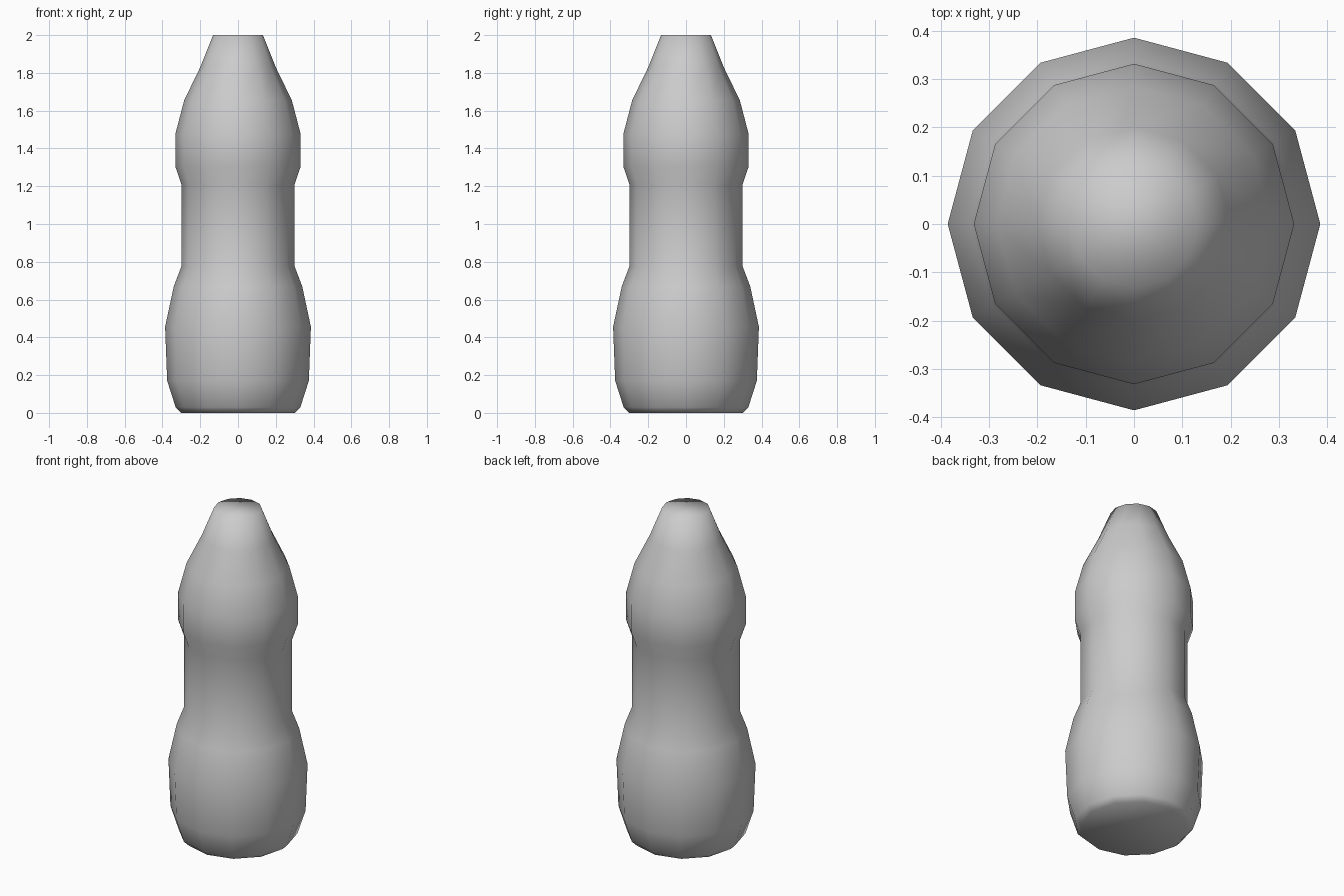
import bpy, bmesh
from math import cos, sin, pi

if "Cube" in bpy.data.objects:
    bpy.data.objects.remove(bpy.data.objects["Cube"])

SIDES = 12
# Outline as (radius, height), bottom to top
PROFILE = [(0.30, 0.0), (0.33, 0.03), (0.375, 0.17), (0.386, 0.455),
           (0.34, 0.67), (0.30, 0.775), (0.30, 1.21), (0.332, 1.305),
           (0.332, 1.475), (0.285, 1.655), (0.20, 1.83), (0.132, 2.0)]


def lathe(name, profile, sides):
    bm = bmesh.new()
    rings = [[bm.verts.new((r * cos(2 * pi * i / sides), r * sin(2 * pi * i / sides), z))
              for i in range(sides)] for r, z in profile]
    # Side walls
    for low, high in zip(rings, rings[1:]):
        for i in range(sides):
            j = (i + 1) % sides
            bm.faces.new((low[i], low[j], high[j], high[i]))
    # Flat base and top
    bm.faces.new(rings[0][::-1])
    bm.faces.new(rings[-1])
    for face in bm.faces:
        face.smooth = True
    mesh = bpy.data.meshes.new(name)
    bm.to_mesh(mesh)
    bm.free()
    obj = bpy.data.objects.new(name, mesh)
    bpy.context.collection.objects.link(obj)
    return obj


# Waisted, bottle-like body
lathe("body", PROFILE, SIDES)
